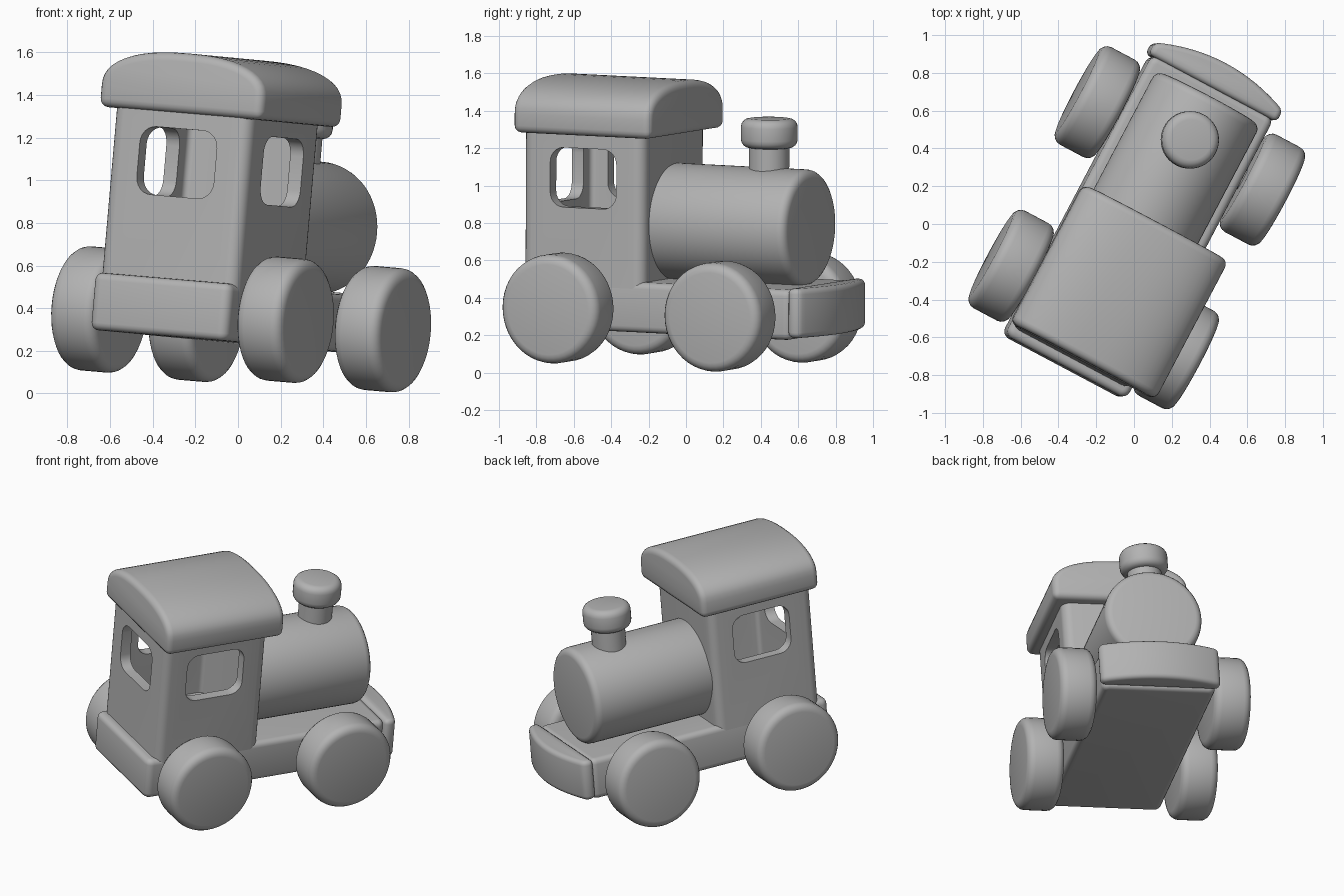
import bpy, bmesh, math
from mathutils import Vector, Matrix

if "Cube" in bpy.data.objects:
    bpy.data.objects.remove(bpy.data.objects["Cube"])

gray = bpy.data.materials.new("plain_gray")
gray.diffuse_color = (0.45, 0.45, 0.45, 1)
gray.use_nodes = True
gray.node_tree.nodes["Principled BSDF"].inputs["Base Color"].default_value = gray.diffuse_color

# The toy sits turned and slightly tipped in the frame
right = Vector((0.883, -0.469, -0.075)).normalized()
ahead = Vector((0.469, 0.883, -0.045)).normalized()
up = right.cross(ahead).normalized()
ahead = up.cross(right)
POSE = Matrix((right, ahead, up)).transposed().to_4x4()
POSE.translation = (-0.011, -0.021, 0.052)


def circle(cx, cy, r, n=48):
    return [(cx + r * math.cos(2 * math.pi * i / n),
             cy + r * math.sin(2 * math.pi * i / n)) for i in range(n)]


def round_rect(x0, x1, y0, y1, r, n=6):
    pts = []
    for k, (cx, cy) in enumerate([(x1 - r, y1 - r), (x0 + r, y1 - r),
                                  (x0 + r, y0 + r), (x1 - r, y0 + r)]):
        for i in range(n + 1):
            a = math.pi / 2 * (k + i / n)
            pts.append((cx + r * math.cos(a), cy + r * math.sin(a)))
    return pts


def prism(name, pts, axis, a, b, bevel=0.0):
    """Extrude a 2D outline along an axis and round its sharp edges."""
    place = {'X': lambda p, t: (t, p[0], p[1]),
             'Y': lambda p, t: (p[0], t, p[1]),
             'Z': lambda p, t: (p[0], p[1], t)}[axis]
    bm = bmesh.new()
    lo = [bm.verts.new(place(p, a)) for p in pts]
    hi = [bm.verts.new(place(p, b)) for p in pts]
    n = len(pts)
    bm.faces.new(lo)
    bm.faces.new(hi)
    for i in range(n):
        j = (i + 1) % n
        bm.faces.new((lo[i], lo[j], hi[j], hi[i]))
    bmesh.ops.recalc_face_normals(bm, faces=bm.faces)
    if bevel:
        sharp = [e for e in bm.edges if e.calc_face_angle(0) > 0.6]
        bmesh.ops.bevel(bm, geom=sharp, offset=bevel, segments=4,
                        profile=0.5, affect='EDGES', clamp_overlap=True)
    me = bpy.data.meshes.new(name)
    bm.to_mesh(me)
    bm.free()
    me.materials.append(gray)
    ob = bpy.data.objects.new(name, me)
    bpy.context.collection.objects.link(ob)
    return ob


def activate(ob):
    bpy.ops.object.select_all(action='DESELECT')
    ob.select_set(True)
    bpy.context.view_layer.objects.active = ob


# Chassis
prism("chassis", round_rect(-0.365, 0.365, -0.835, 0.845, 0.045), 'Z', 0.185, 0.455, 0.035)

# Front bumper with a bowed face
bow = [(-0.385 + 0.77 * i / 16, 0.905 + 0.08 * (1 - (i / 8 - 1) ** 2)) for i in range(17)]
prism("front_bumper", [(0.385, 0.835), (-0.385, 0.835)] + bow, 'Z', 0.2, 0.465, 0.03)

# Wheels and axles
for vname, v in (("rear", -0.49), ("front", 0.49)):
    prism(vname + "_axle", circle(v, 0.297, 0.06, 24), 'X', -0.45, 0.45)
    for sname, s in (("left", -1), ("right", 1)):
        prism(vname + "_" + sname + "_wheel", circle(v, 0.297 + 0.013 * s, 0.292), 'X',
              s * 0.495 - 0.12, s * 0.495 + 0.12, 0.05)

# Boiler
prism("boiler", circle(-0.02, 0.757, 0.312, 64), 'Y', -0.1, 0.765, 0.045)

# Chimney
prism("chimney_stem", circle(-0.04, 0.5, 0.108, 32), 'Z', 1.0, 1.2)
prism("chimney_cap", circle(-0.04, 0.5, 0.152, 40), 'Z', 1.175, 1.332, 0.045)

# Cab: hollow, with rounded windows at the rear and both sides
cab = prism("cab", round_rect(-0.365, 0.365, -0.78, -0.05, 0.06), 'Z', 0.42, 1.27)
cutters = [
    prism("cab_hollow", round_rect(-0.295, 0.295, -0.71, -0.12, 0.03), 'Z', 0.5, 1.24),
    prism("side_window_cut", round_rect(-0.61, -0.21, 0.84, 1.16, 0.08), 'X', -0.6, 0.6),
    prism("rear_window_cut", round_rect(-0.205, 0.205, 0.84, 1.16, 0.08), 'Y', -1.0, -0.5),
]
activate(cab)
for c in cutters:
    c.hide_render = True
    m = cab.modifiers.new("cut", 'BOOLEAN')
    m.operation = 'DIFFERENCE'
    m.solver = 'EXACT'
    m.object = c
    bpy.ops.object.modifier_apply(modifier=m.name)
for c in cutters:
    bpy.data.objects.remove(c, do_unlink=True)

# Arched roof
arch = []
for i in range(25):
    a = math.pi * i / 24
    c, s = math.cos(a), math.sin(a)
    arch.append((0.435 * math.copysign(abs(c) ** 0.85, c), 1.335 + 0.18 * s ** 0.85))
prism("roof", [(-0.435, 1.232), (0.435, 1.232)] + arch, 'Y', -0.805, 0.025, 0.04)

# Smooth shading and final pose
for ob in list(bpy.context.collection.objects):
    activate(ob)
    bpy.ops.object.shade_smooth_by_angle(angle=math.radians(35))
    ob.matrix_world = POSE
